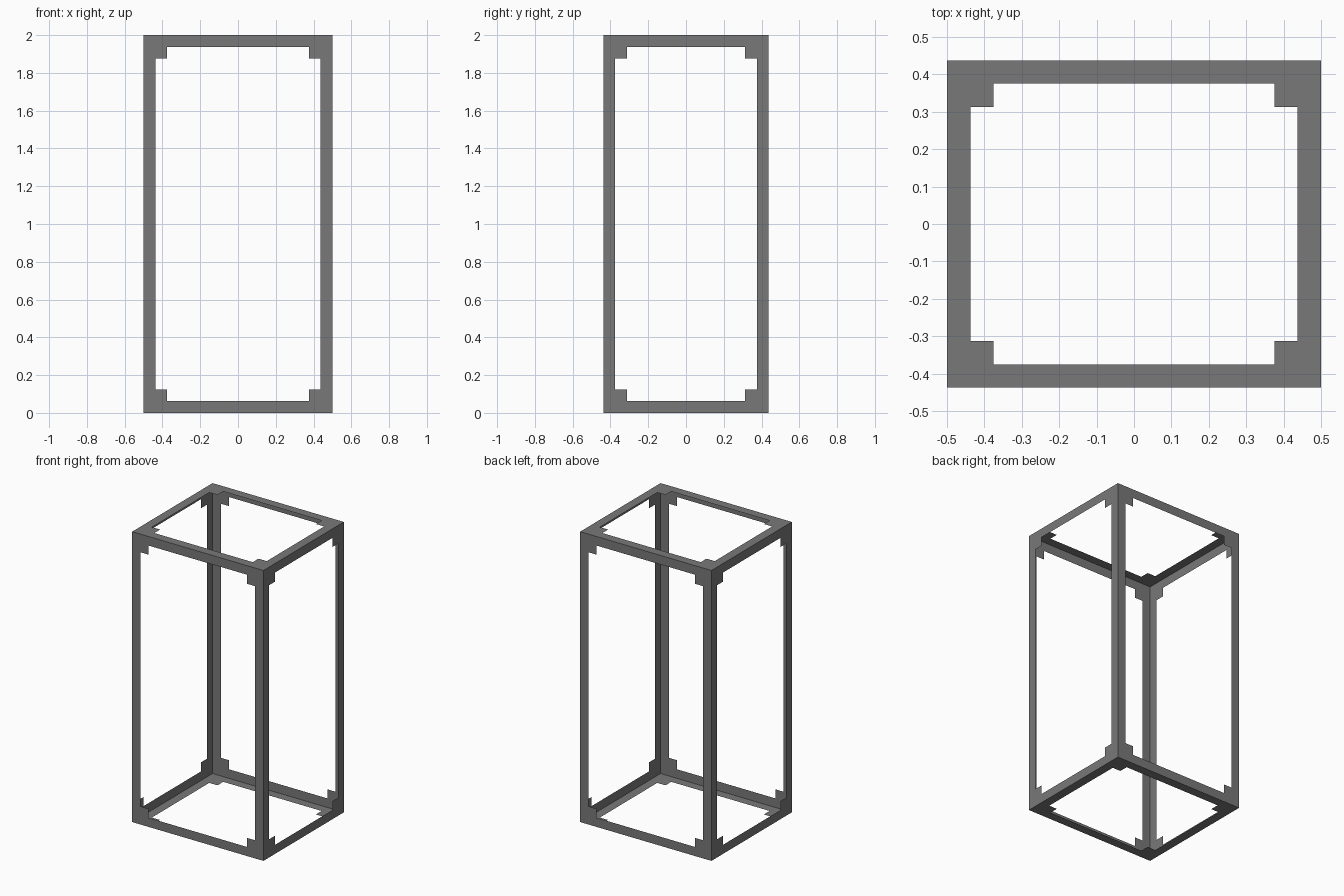
import bpy
import bmesh
from mathutils import Vector

if "Cube" in bpy.data.objects:
    bpy.data.objects.remove(bpy.data.objects["Cube"])

PX = 0.0625                        # bar width
HALF = Vector((0.5, 0.4375, 1.0))  # half size of the box
CENTRE = Vector((0, 0, 1))

grey = bpy.data.materials.new("dark_grey")
grey.diffuse_color = (0.19, 0.19, 0.19, 1)
grey.use_nodes = True
grey.node_tree.nodes["Principled BSDF"].inputs["Base Color"].default_value = grey.diffuse_color


def frame_panel(name, axis, sign):
    """Paper-thin rectangular frame with square corner brackets, facing outwards."""
    u, v = (axis + 1) % 3, (axis + 2) % 3

    def cuts(h):
        return [-h, -h + PX, -h + 2 * PX, h - 2 * PX, h - PX, h]

    us, vs = cuts(HALF[u]), cuts(HALF[v])
    bm = bmesh.new()
    grid = []
    for a in us:
        row = []
        for b in vs:
            p = Vector()
            p[u], p[v], p[axis] = a, b, sign * HALF[axis]
            row.append(bm.verts.new(p + CENTRE))
        grid.append(row)
    for i in range(5):
        for j in range(5):
            border = i in (0, 4) or j in (0, 4)
            bracket = i in (1, 3) and j in (1, 3)
            if border or bracket:
                quad = [grid[i][j], grid[i + 1][j], grid[i + 1][j + 1], grid[i][j + 1]]
                bm.faces.new(quad if sign > 0 else quad[::-1])
    mesh = bpy.data.meshes.new(name)
    bm.to_mesh(mesh)
    bm.free()
    mesh.materials.append(grey)
    bpy.context.collection.objects.link(bpy.data.objects.new(name, mesh))


# Six open panels make the box
for name, axis, sign in (("left_frame", 0, -1), ("right_frame", 0, 1),
                         ("front_frame", 1, -1), ("back_frame", 1, 1),
                         ("bottom_frame", 2, -1), ("top_frame", 2, 1)):
    frame_panel(name, axis, sign)
